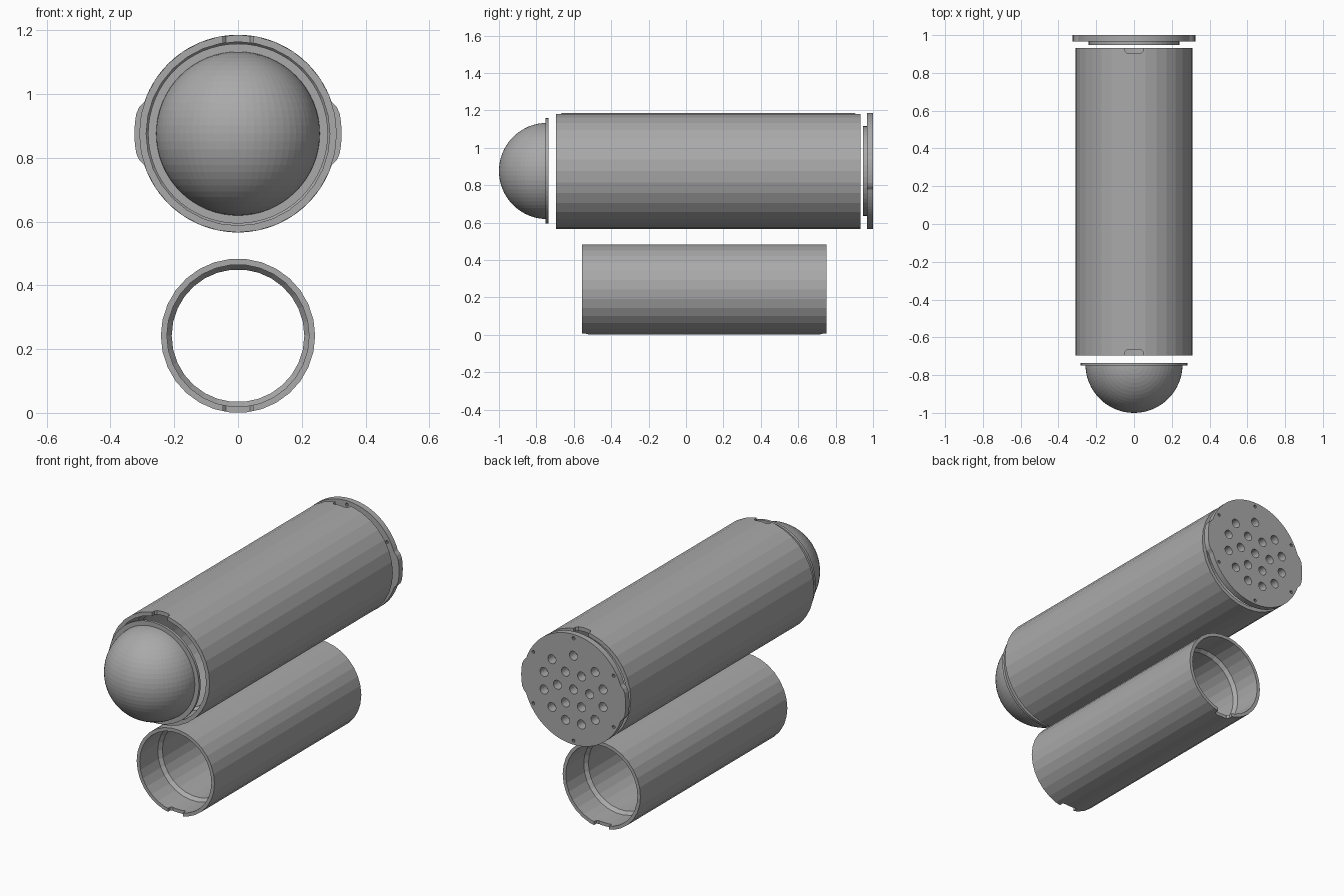
import bpy, bmesh, math
from mathutils import Matrix, Vector

if "Cube" in bpy.data.objects:
    bpy.data.objects.remove(bpy.data.objects["Cube"])

grey = bpy.data.materials.new("plain_grey")
grey.use_nodes = True
grey.diffuse_color = (0.4, 0.4, 0.4, 1)
grey.node_tree.nodes["Principled BSDF"].inputs["Base Color"].default_value = (0.4, 0.4, 0.4, 1)

MAIN_Z, SMALL_Z = 0.876, 0.242


def finish(bm, name):
    bmesh.ops.recalc_face_normals(bm, faces=bm.faces)
    mesh = bpy.data.meshes.new(name)
    bm.to_mesh(mesh)
    bm.free()
    mesh.materials.append(grey)
    ob = bpy.data.objects.new(name, mesh)
    bpy.context.collection.objects.link(ob)
    return ob


def lathe(bm, profile, z, sides):
    """Closed (radius, y) profile turned around a y-parallel axis."""
    rings = []
    for i in range(sides):
        a = 2 * math.pi * i / sides
        rings.append([bm.verts.new((r * math.cos(a), y, z + r * math.sin(a))) for r, y in profile])
    n = len(profile)
    for i in range(sides):
        p, q = rings[i], rings[(i + 1) % sides]
        for j in range(n):
            k = (j + 1) % n
            bm.faces.new((p[j], p[k], q[k], q[j]))


def rod(bm, r, x, y, z, length, sides):
    m = Matrix.Translation((x, y, z)) @ Matrix.Rotation(math.pi / 2, 4, "X")
    bmesh.ops.create_cone(bm, cap_ends=True, segments=sides, radius1=r, radius2=r,
                          depth=length, matrix=m)


def cut(ob, bm, name):
    cutter = finish(bm, name)
    cutter.hide_render = True
    cutter.hide_viewport = True
    cutter.display_type = "WIRE"
    mod = ob.modifiers.new("cut", "BOOLEAN")
    mod.operation = "DIFFERENCE"
    mod.solver = "EXACT"
    mod.object = cutter


def tube(name, z, sides, outer, mouth, bore, y0, y1, side):
    """Tube with wider mouths and a locking notch at each end."""
    bm = bmesh.new()
    d = 0.16
    lathe(bm, [(outer, y0), (outer, y1), (mouth, y1), (mouth, y1 - d), (bore, y1 - d - 0.02),
               (bore, y0 + d + 0.02), (mouth, y0 + d), (mouth, y0)], z, sides)
    ob = finish(bm, name)
    # Notches with chamfered inner corners
    bm = bmesh.new()
    w, deep, c = 0.047, 0.03, 0.01
    for end, inward in ((y0, 1), (y1, -1)):
        outline = [(-w, -0.02), (w, -0.02), (w, deep - c), (w - c, deep), (c - w, deep), (-w, deep - c)]
        face = bm.faces.new([bm.verts.new((x, end + inward * y, z + side * (mouth - 0.03)))
                             for x, y in outline])
        new = bmesh.ops.extrude_face_region(bm, geom=[face])["geom"]
        bmesh.ops.translate(bm, verts=[v for v in new if isinstance(v, bmesh.types.BMVert)],
                            vec=(0, 0, side * 0.1))
    cut(ob, bm, name + "_notch_cutter")


tube("main_tube", MAIN_Z, 32, 0.31, 0.288, 0.273, -0.695, 0.933, 1)
tube("small_tube", SMALL_Z, 30, 0.242, 0.223, 0.208, -0.555, 0.75, -1)

# Domed nose: half sphere shell
bm = bmesh.new()
bmesh.ops.create_uvsphere(bm, u_segments=64, v_segments=32, radius=0.257,
                          matrix=Matrix.Translation((0, -0.743, MAIN_Z)))
bmesh.ops.bisect_plane(bm, geom=bm.verts[:] + bm.edges[:] + bm.faces[:], plane_co=(0, -0.74, 0),
                       plane_no=(0, 1, 0), clear_outer=True)
dome = finish(bm, "nose_dome")
shell = dome.modifiers.new("shell", "SOLIDIFY")
shell.thickness = 0.015
shell.offset = -1

# Flange around the nose
bm = bmesh.new()
lathe(bm, [(0.282, -0.75), (0.282, -0.735), (0.243, -0.735), (0.243, -0.75)], MAIN_Z, 64)
finish(bm, "nose_flange")

# End plate outline: a circle with a grip ear on each side
bm = bmesh.new()
ring = []
for i in range(96):
    a = 2 * math.pi * i / 96
    s = abs(math.sin(a))
    ear = max(0, min(1, (0.31 - s) / 0.07))
    r = 0.31 + 0.015 * ear
    ring.append(bm.verts.new((r * math.cos(a), 0.967, MAIN_Z + r * math.sin(a))))
face = bm.faces.new(ring)
new = bmesh.ops.extrude_face_region(bm, geom=[face])["geom"]
bmesh.ops.translate(bm, verts=[v for v in new if isinstance(v, bmesh.types.BMVert)], vec=(0, 0.033, 0))
plate = finish(bm, "end_plate")

# Locating boss on the inner side of the plate
bm = bmesh.new()
rod(bm, 0.24, 0, 0.9575, MAIN_Z, 0.021, 48)
boss = finish(bm, "end_plate_boss")


def hole_spots():
    yield 0, 0
    for i in range(6):
        yield 0.1, 60 * i
    for i in range(12):
        if i not in (2, 3):
            yield 0.19, 15 + 30 * i
    yield 0.19, 90


# Vent holes through plate and boss, and tiny pin holes near the rim
bm = bmesh.new()
for r, deg in hole_spots():
    a = math.radians(deg)
    rod(bm, 0.025, r * math.cos(a), 0.975, MAIN_Z + r * math.sin(a), 0.1, 20)
cut(boss, bm.copy(), "boss_hole_cutter")
for i in range(6):
    a = math.radians(30 + 60 * i)
    rod(bm, 0.009, 0.288 * math.cos(a), 0.98, MAIN_Z + 0.288 * math.sin(a), 0.1, 10)
cut(plate, bm, "plate_hole_cutter")
